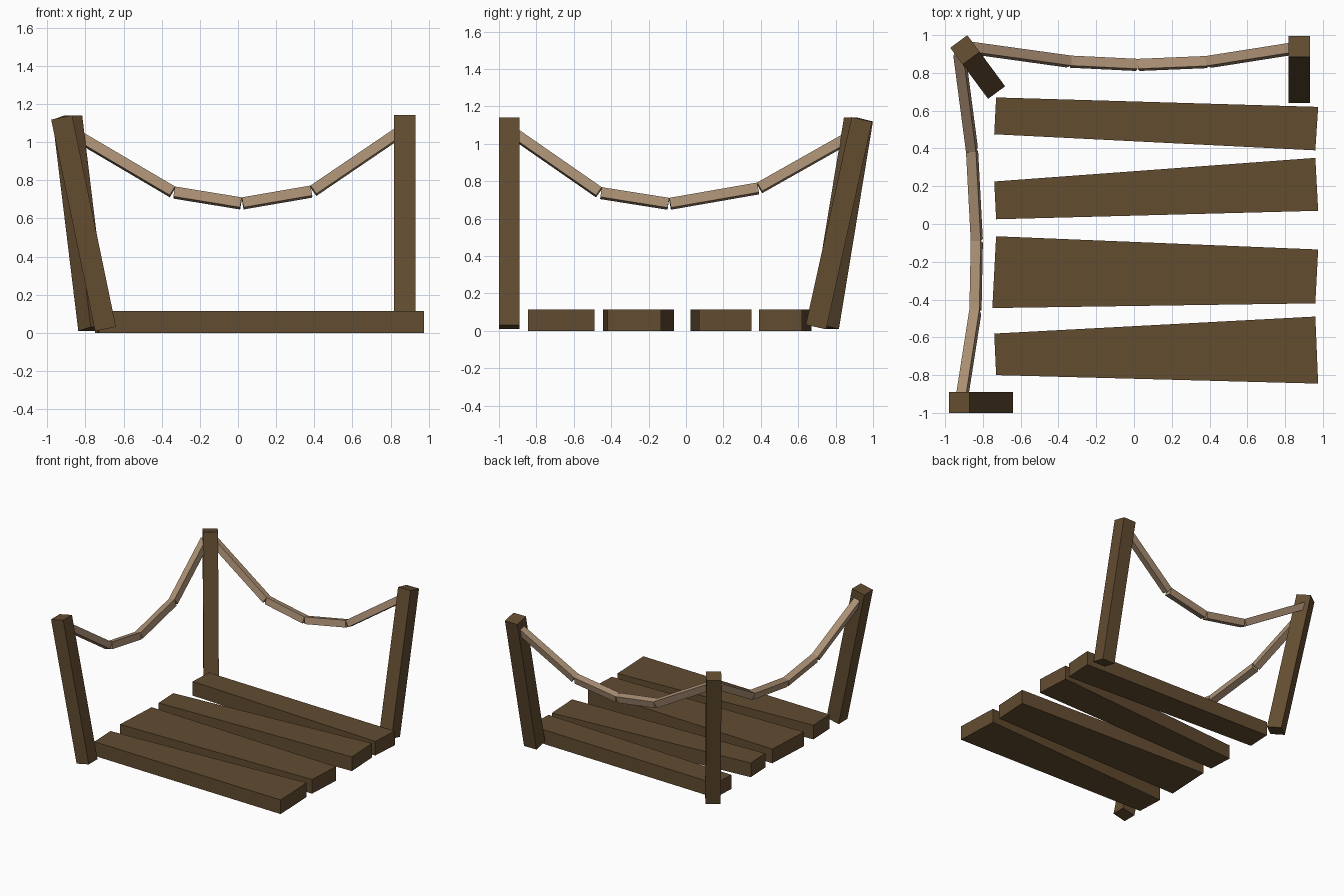
import bpy
from mathutils import Vector

if "Cube" in bpy.data.objects:
    bpy.data.objects.remove(bpy.data.objects["Cube"])


def material(name, col):
    m = bpy.data.materials.new(name)
    m.diffuse_color = (*col, 1)
    m.use_nodes = True
    m.node_tree.nodes["Principled BSDF"].inputs["Base Color"].default_value = m.diffuse_color
    return m


wood = material("dark wood", (0.122, 0.072, 0.030))
rope = material("tan rope", (0.400, 0.272, 0.172))

FACES = [(3, 2, 1, 0), (4, 5, 6, 7), (0, 1, 5, 4), (1, 2, 6, 5), (2, 3, 7, 6), (3, 0, 4, 7)]


def block(name, lower, upper, mat):
    """Six-sided solid between two matching four-point loops."""
    me = bpy.data.meshes.new(name)
    me.from_pydata([tuple(v) for v in lower + upper], [], FACES)
    me.materials.append(mat)
    ob = bpy.data.objects.new(name, me)
    bpy.context.collection.objects.link(ob)


def beam(name, p, q, hint, width, mat, drop=0.0):
    """Square beam from p to q; hint sets the roll, drop shifts it along its own down."""
    p, q = Vector(p), Vector(q)
    d = (q - p).normalized()
    side = d.cross(Vector(hint)).normalized()
    up = side.cross(d).normalized()
    h = width / 2
    ring = [side * a * h + up * (b * h - drop) for a, b in ((1, -1), (1, 1), (-1, 1), (-1, -1))]
    block(name, [p + r for r in ring], [q + r for r in ring], mat)


# Deck planks: tapered outlines seen from above, left end then right end
planks = [
    [(-0.74, 0.475), (0.96, 0.39), (0.975, 0.62), (-0.73, 0.67)],
    [(-0.73, 0.025), (0.975, 0.07), (0.96, 0.35), (-0.74, 0.225)],
    [(-0.75, -0.445), (0.96, -0.42), (0.975, -0.135), (-0.73, -0.065)],
    [(-0.73, -0.80), (0.975, -0.845), (0.96, -0.49), (-0.74, -0.58)],
]
for i, pts in enumerate(planks):
    block(f"plank_{i + 1}", [Vector((x, y, 0)) for x, y in pts],
          [Vector((x, y, 0.115)) for x, y in pts], wood)

# Posts leaning outward
beam("back_right_post", (0.875, 0.695, 0.02), (0.875, 0.94, 1.13), (0, 1, 0), 0.112, wood)
beam("front_left_post", (-0.695, -0.945, 0.02), (-0.925, -0.945, 1.13), (1, 0, 0), 0.112, wood)
beam("corner_post", (-0.76, 0.74, 0.02), (-0.895, 0.922, 1.13), (-0.59, 0.80, 0), 0.112, wood)

# Sagging ropes: separate straight pieces meeting at their top edges
back = [(-0.87, 0.94, 1.08), (-0.33, 0.865, 0.762), (0.02, 0.848, 0.705),
        (0.38, 0.863, 0.767), (0.87, 0.94, 1.10)]
left = [(-0.92, -0.93, 1.095), (-0.845, -0.45, 0.762), (-0.838, -0.09, 0.705),
        (-0.863, 0.38, 0.787), (-0.93, 0.89, 1.075)]
for name, path, up in (("back_rope", back, (0, 0.22, 1)), ("left_rope", left, (-0.22, 0, 1))):
    for i, (p, q) in enumerate(zip(path, path[1:])):
        beam(f"{name}_{i + 1}", p, q, up, 0.054, rope, drop=0.027)

# Consistent outward normals
import bmesh
for ob in bpy.context.collection.objects:
    bm = bmesh.new()
    bm.from_mesh(ob.data)
    bmesh.ops.recalc_face_normals(bm, faces=bm.faces)
    bm.to_mesh(ob.data)
    bm.free()
